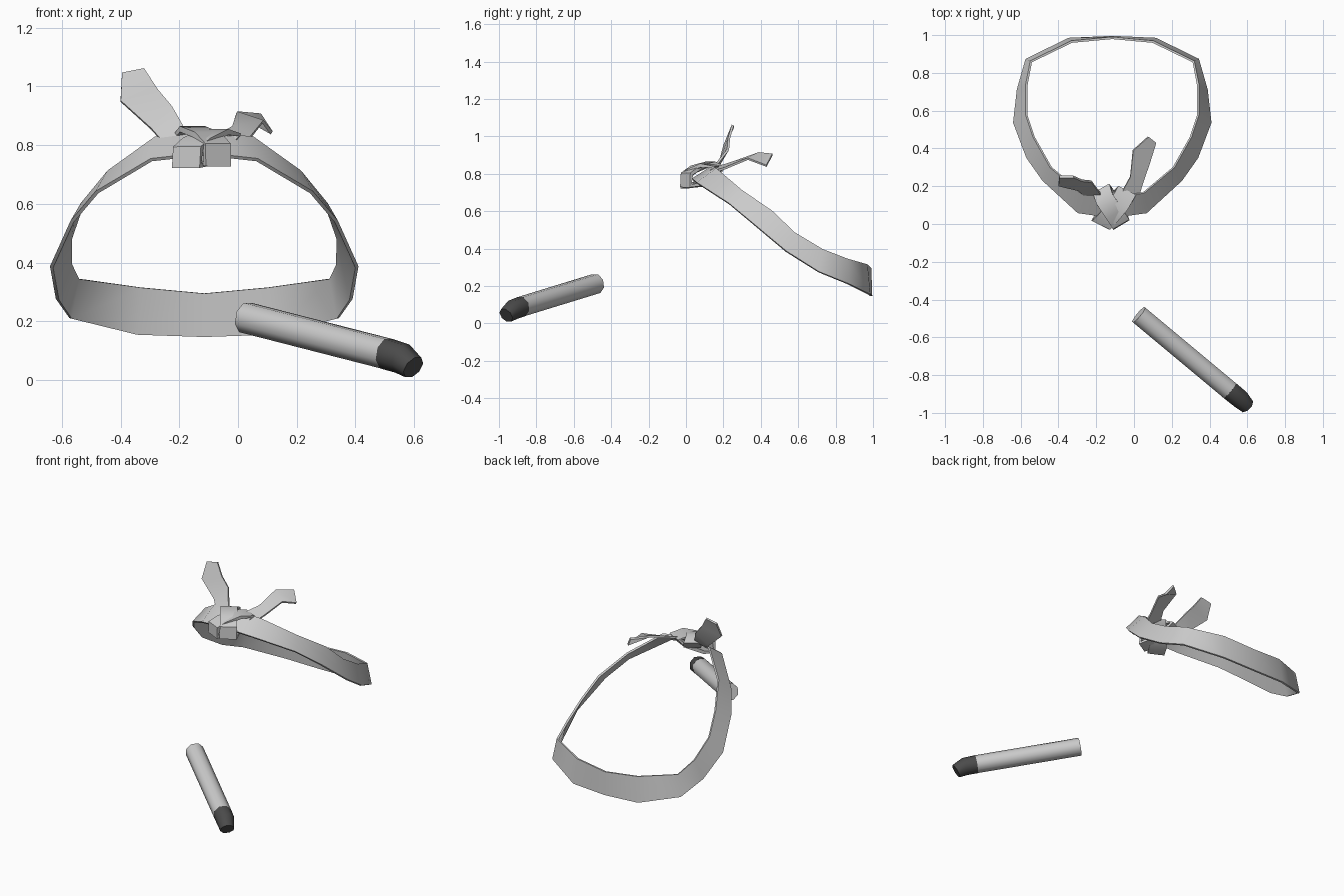
import bpy, bmesh, math
from mathutils import Vector

if "Cube" in bpy.data.objects:
    bpy.data.objects.remove(bpy.data.objects["Cube"])

CX = -0.115  # symmetry line of the headband


def make(name, verts, faces, thickness=0, angle=50):
    me = bpy.data.meshes.new(name)
    me.from_pydata(verts, [], faces)
    bm = bmesh.new()
    bm.from_mesh(me)
    bmesh.ops.recalc_face_normals(bm, faces=bm.faces[:])
    bm.to_mesh(me)
    bm.free()
    ob = bpy.data.objects.new(name, me)
    bpy.context.collection.objects.link(ob)
    if thickness:
        mod = ob.modifiers.new("cloth", 'SOLIDIFY')
        mod.thickness = thickness
        mod.offset = 0
    bpy.ops.object.select_all(action='DESELECT')
    ob.select_set(True)
    bpy.context.view_layer.objects.active = ob
    if thickness:
        bpy.ops.object.modifier_apply(modifier="cloth")
    bpy.ops.object.shade_smooth_by_angle(angle=math.radians(angle))
    return ob


def ribbon(name, a, b, closed=False, thickness=0.012):
    n = len(a)
    faces = [(i, (i + 1) % n, n + (i + 1) % n, n + i)
             for i in range(n if closed else n - 1)]
    return make(name, list(a) + list(b), faces, thickness)


def mirrored(half):
    right = [(CX + x, y, z) for x, y, z in half]
    left = [(CX - x, y, z) for x, y, z in half[-2:0:-1]]
    return right + left


def strap(name, path, width_dir, width):
    w = Vector(width_dir).normalized() * width / 2
    a = [Vector(p) - w for p in path]
    b = [Vector(p) + w for p in path]
    return ribbon(name, a, b, True, 0.02)


def tube(name, rings, sides=8):
    verts, faces = [], []
    for c, d, r in rings:
        d = Vector(d).normalized()
        u = d.cross(Vector((0, 0, 1))).normalized()
        v = u.cross(d)
        for k in range(sides):
            t = 2 * math.pi * (k + 0.5) / sides
            verts.append(Vector(c) + r * (math.cos(t) * u + math.sin(t) * v))
    for i in range(len(rings) - 1):
        for k in range(sides):
            j = (k + 1) % sides
            faces.append((i * sides + k, i * sides + j,
                          (i + 1) * sides + j, (i + 1) * sides + k))
    faces.append(tuple(range(sides)))
    faces.append(tuple(range(len(verts) - sides, len(verts))))
    return make(name, verts, faces)


# Headband loop: lower and upper edges, back centre to front centre
lower = [(0, .99, .147), (.23, .98, .155), (.455, .87, .21), (.50, .71, .275),
         (.52, .535, .385), (.45, .35, .54), (.365, .23, .64),
         (.18, .06, .75), (0, .035, .77)]
upper = [(0, .985, .295), (.215, .965, .315), (.43, .86, .345), (.455, .73, .395),
         (.455, .58, .485), (.415, .46, .60), (.325, .30, .71),
         (.165, .165, .825), (0, .145, .84)]
ribbon("headband", mirrored(lower), mirrored(upper), True)

# Knot: two crossing straps wrapped round the front of the band
strap("knot_over_strap",
      [(-.17, .18, .835), (-.155, .13, .855), (-.105, .055, .835), (-.072, .005, .80),
       (-.07, .0, .735), (-.09, .06, .745), (-.14, .14, .79)],
      (.85, .5, 0), .10)
strap("knot_under_strap",
      [(-.04, .17, .835), (-.08, .10, .845), (-.14, .03, .815), (-.17, .0, .79),
       (-.175, .0, .73), (-.14, .06, .74), (-.07, .14, .79)],
      (.85, -.42, 0), .105)

# Loose tails of the knot
ribbon("left_tail",
       [(-.26, .15, .815), (-.295, .18, .855), (-.40, .205, .95), (-.395, .25, 1.045)],
       [(-.17, .15, .835), (-.225, .225, .93), (-.275, .23, .99), (-.32, .25, 1.06)])
ribbon("right_tail",
       [(-.08, .14, .825), (-.02, .25, .86), (-.005, .39, .91), (.075, .462, .903)],
       [(.02, .13, .805), (.045, .21, .83), (.085, .33, .88), (.115, .43, .842)])

# Stick with a dark, bent, tapered tip
axis = (.48, -.40, -.125)
tube("stick", [((.025, -.48, .213), axis, .055), ((.505, -.88, .09), axis, .055)])
tip = tube("stick_tip", [((.505, -.88, .09), axis, .0555),
                         ((.56, -.925, .073), (.5, -.42, -.2), .054),
                         ((.597, -.962, .043), (.45, -.42, -.4), .043)])
dark = bpy.data.materials.new("dark")
dark.diffuse_color = (0.07, 0.07, 0.07, 1)
dark.use_nodes = True
dark.node_tree.nodes["Principled BSDF"].inputs["Base Color"].default_value = dark.diffuse_color
tip.data.materials.append(dark)
